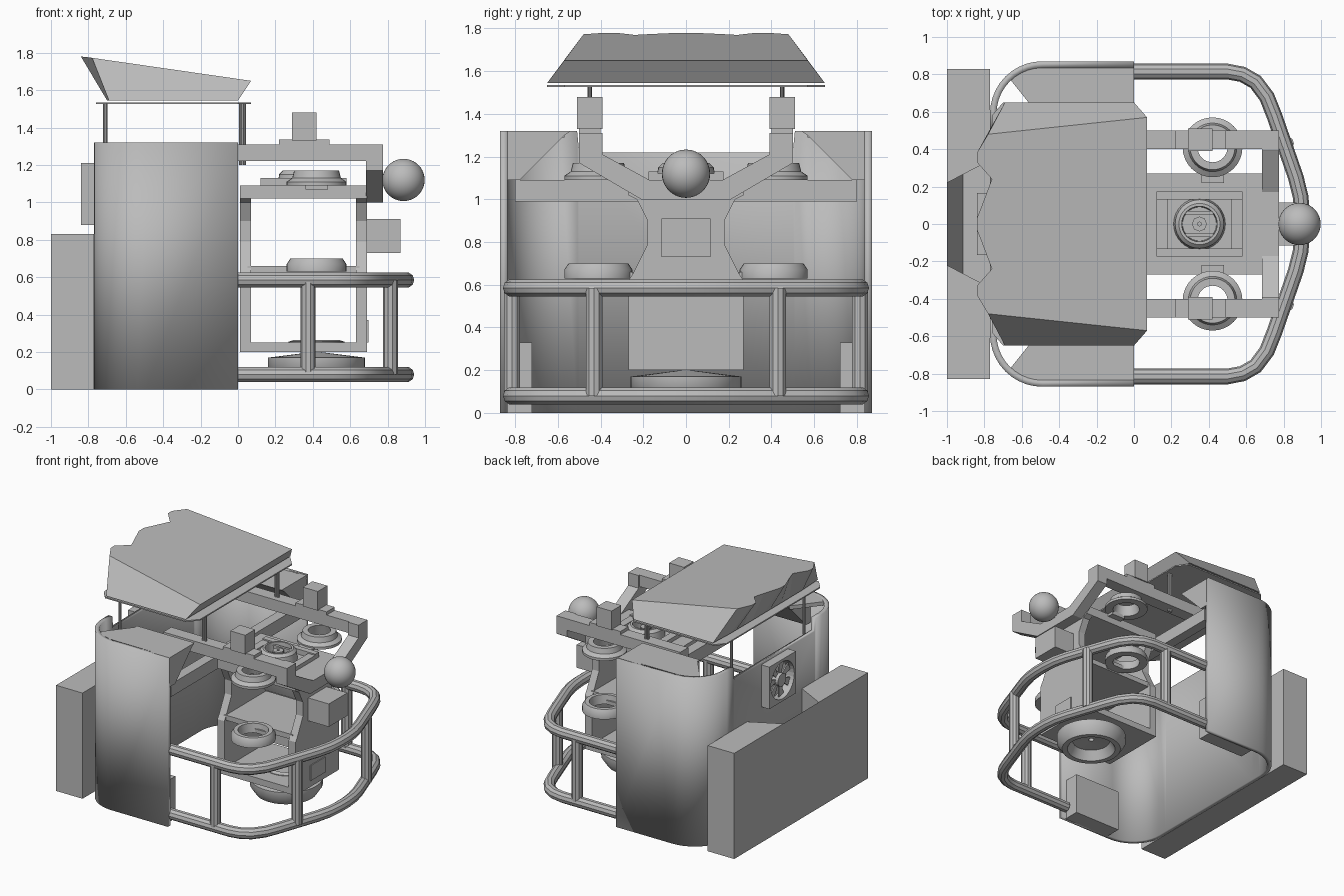
import bpy, bmesh, math
from mathutils import Vector

cube = bpy.data.objects.get("Cube")
if cube:
    bpy.data.objects.remove(cube, do_unlink=True)

grey = bpy.data.materials.new("plain_grey")
grey.use_nodes = True
grey.diffuse_color = (0.5, 0.5, 0.5, 1)
grey.node_tree.nodes["Principled BSDF"].inputs["Base Color"].default_value = (0.5, 0.5, 0.5, 1)


def make(name, verts, faces, smooth=False):
    bm = bmesh.new()
    vs = [bm.verts.new(v) for v in verts]
    for f in faces:
        bm.faces.new([vs[i] for i in f])
    bmesh.ops.recalc_face_normals(bm, faces=bm.faces)
    me = bpy.data.meshes.new(name)
    bm.to_mesh(me)
    bm.free()
    me.materials.append(grey)
    ob = bpy.data.objects.new(name, me)
    bpy.context.collection.objects.link(ob)
    if smooth:
        shade(ob)
    return ob


def shade(ob):
    bpy.ops.object.select_all(action='DESELECT')
    ob.select_set(True)
    bpy.context.view_layer.objects.active = ob
    bpy.ops.object.shade_smooth_by_angle(angle=math.radians(35))


def loft(name, low, high):
    n = len(low)
    sides = [(i, (i + 1) % n, n + (i + 1) % n, n + i) for i in range(n)]
    return make(name, low + high, sides + [tuple(range(n)), tuple(range(n, 2 * n))])


def prism(name, pts, axis, lo, hi):
    # Extrude a flat outline along one axis
    place = {'x': lambda a, b, h: (h, a, b),
             'y': lambda a, b, h: (a, h, b),
             'z': lambda a, b, h: (a, b, h)}[axis]
    return loft(name, [place(a, b, lo) for a, b in pts], [place(a, b, hi) for a, b in pts])


def box(name, x, y, z):
    return prism(name, [(x[0], y[0]), (x[1], y[0]), (x[1], y[1]), (x[0], y[1])], 'z', *z)


def ring(name, profile, x, y, n=32):
    # Revolve a closed radius/height section about a vertical axis
    m = len(profile)
    verts = [(x + r * math.cos(math.tau * i / n), y + r * math.sin(math.tau * i / n), z)
             for i in range(n) for r, z in profile]
    faces = [(i * m + j, i * m + (j + 1) % m, (i + 1) % n * m + (j + 1) % m, (i + 1) % n * m + j)
             for i in range(n) for j in range(m)]
    return make(name, verts, faces, True)


def tube(name, pts, r):
    cu = bpy.data.curves.new(name, 'CURVE')
    cu.dimensions = '3D'
    cu.bevel_depth = r
    cu.bevel_resolution = 3
    cu.use_fill_caps = True
    sp = cu.splines.new('POLY')
    sp.points.add(len(pts) - 1)
    for p, co in zip(sp.points, pts):
        p.co = (*co, 1)
    cu.materials.append(grey)
    ob = bpy.data.objects.new(name, cu)
    bpy.context.collection.objects.link(ob)
    bpy.ops.object.select_all(action='DESELECT')
    ob.select_set(True)
    bpy.context.view_layer.objects.active = ob
    bpy.ops.object.convert(target='MESH')
    shade(bpy.context.view_layer.objects.active)


def mirrored(pts):
    # Continue a path to its reflection across y = 0
    return pts + [(x, -y) for x, y in reversed(pts)]


# Curved hull shell, open at one end, top and bottom, with a lowered rear wall
half = [(0, .87)] + [(-.49 - .28 * math.sin(a), .59 + .28 * math.cos(a))
                     for a in [math.pi / 2 * i / 10 for i in range(11)]] + [(-.77, .51), (-.77, .5)]
path = mirrored(half)
n = len(path)
tops = [1.22 if abs(y) < .505 else 1.32 for x, y in path]
shell = make("hull_shell", [(x, y, 0) for x, y in path] + [(x, y, t) for (x, y), t in zip(path, tops)],
             [(i, i + 1, n + i + 1, n + i) for i in range(n - 1)], True)
sol = shell.modifiers.new("thickness", 'SOLIDIFY')
sol.thickness = .035
centre = sum((p.center * p.normal.x for p in shell.data.polygons), Vector()).x
sol.offset = -1 if shell.data.polygons[n // 2 - 1].normal.x < 0 else 1

# Hull rims, inner liners and cross beam
for s, side in ((1, "rear"), (-1, "front")):
    prism(side + "_hull_rim", [(s * .54, 1.32), (s * .85, 1.32), (s * .85, 1.09), (s * .78, 1.09),
                               (s * .57, 1.3)], 'x', -.5, 0)
    prism(side + "_rim_corner", [(-.5, s * .57), (-.5, s * .85), (-.6, s * .82), (-.66, s * .77)],
          'z', 1.29, 1.32)
    box(side + "_hull_liner", (-.45, -.04), (s * .72, s * .85), (0, .33))
box("hull_cross_beam", (-.1, -.02), (-.8, .8), (.99, 1.09))

# Rear counterweight with a sloped notch in its top
box("counterweight_base", (-1, -.77), (-.83, .83), (0, .45))
for s, side in ((1, "rear"), (-1, "front")):
    prism(side + "_counterweight_block", [(-1, s * .83), (-.77, s * .83), (-.77, s * .34), (-1, s * .22)],
          'z', .45, .83)
prism("counterweight_ramp", [(-1, .45), (-1, .83), (-.915, .45)], 'y', -.27, .27)

# Cooling fan: square frame with a round opening, hub and blades
N = 32
fan_v, fan_f = [], []
for i in range(N):
    a = math.tau * i / N
    c, s = math.cos(a), math.sin(a)
    q = .165 / max(abs(c), abs(s))
    for r, x in ((q, -.84), (q, -.765), (.145, -.765), (.145, -.84)):
        fan_v.append((x, r * c, 1.045 + r * s))
    for j in range(4):
        k = (i + 1) % N
        fan_f.append((i * 4 + j, i * 4 + (j + 1) % 4, k * 4 + (j + 1) % 4, k * 4 + j))
make("fan_frame", fan_v, fan_f)
prism("fan_hub", [(.05 * math.cos(math.tau * i / 20), 1.045 + .05 * math.sin(math.tau * i / 20))
                  for i in range(20)], 'x', -.835, -.77)
for b in range(7):
    a = math.tau * b / 7
    pts = [(r * math.cos(a + d), 1.045 + r * math.sin(a + d))
           for r, d in ((.045, -.3), (.14, -.2), (.14, .25), (.045, .3))]
    prism("fan_blade", pts, 'x', -.81, -.8)

# Roof: thin tray on posts with a faceted, scalloped canopy above
prism("roof_tray", mirrored([(.07, .57), (0, .65), (-.7, .65), (-.76, .58)]), 'z', 1.525, 1.535)
top = mirrored([(.07, .57), (-.78, .48), (-.84, .38), (-.84, .33), (-.76, .24), (-.79, .16), (-.84, .03)])
bottom = mirrored([(0, .65), (-.69, .65), (-.7, .45), (-.7, .38), (-.7, .28), (-.7, .18), (-.7, .04)])
loft("roof_canopy", [(x, y, 1.545) for x, y in bottom],
     [(x, y, 1.65 + .13 * min(1, (.07 - x) / .9)) for x, y in top])
for s in (1, -1):
    for x, r in ((-.71, .011), (.015, .009), (.035, .009)):
        tube("roof_post", [(x, s * .45, 1.2), (x, s * .45, 1.53)], r)

# Support arms, joined by a dipped yoke
for s, side in ((1, "rear"), (-1, "front")):
    box(side + "_support_arm", (-.3, .775), (s * .4, s * .5), (1.22, 1.31))
    box(side + "_mount_plate", (.22, .49), (s * .4, s * .5), (1.31, 1.335))
    box(side + "_mount_block", (.29, .42), (s * .39, s * .51), (1.33, 1.48))
prism("arm_yoke", mirrored([(.39, 1.31), (.39, 1.21), (.17, 1.09)])[:3]
      + [(-.17, 1.09), (-.39, 1.21), (-.39, 1.31), (-.5, 1.31), (-.5, 1.17), (-.21, 1), (.21, 1),
         (.5, 1.17), (.5, 1.31)], 'x', .685, .775)

# Sphere and sensor box at the end
bpy.ops.mesh.primitive_uv_sphere_add(segments=32, ring_count=20, radius=.113, location=(.885, 0, 1.12))
ball = bpy.context.object
ball.name = "end_sphere"
ball.data.materials.append(grey)
shade(ball)
box("sensor_box", (.69, .87), (-.115, .115), (.73, .91))

# Machine body: waisted end plates joined by decks
waist = [(.27, .2), (.27, .62), (.25, .65), (.18, .79), (.18, .9), (.23, 1), (.27, 1.02), (.27, 1.09)]
outline = waist + [(-y, z) for y, z in reversed(waist)]
for name, lo, hi in (("inner_body_plate", .01, .07), ("outer_body_plate", .63, .69)):
    prism(name, outline, 'x', lo, hi)
for name, w, lo, hi in (("lower_deck", .27, .2, .25), ("middle_deck", .25, .62, .66),
                        ("upper_deck", .27, 1.02, 1.09)):
    box(name, (.05, .65), (-w, w), (lo, hi))
box("service_plate", (.69, .697), (-.09, .09), (.25, .37))

# Round fittings on the body
ring("base_dish", [(.26, .17), (.26, .12), (.22, .06), (.18, .06), (.14, .13), (.02, .14), (.02, .2)], .42, 0)
ring("lower_deck_ring", [(.15, .24), (.15, .255), (.12, .265), (.1, .24)], .42, 0)
for s, side in ((1, "rear"), (-1, "front")):
    ring(side + "_lower_ring", [(.16, .63), (.16, .67), (.14, .7), (.11, .7), (.1, .63)], .42, s * .41)
    ring(side + "_upper_ring", [(.16, 1.09), (.16, 1.11), (.13, 1.13), (.12, 1.17), (.08, 1.17),
                                (.1, 1.09)], .42, s * .41)
    for z in (.63, 1.07):
        box(side + "_ring_bracket", (.36, .48), (s * .22, s * .32), (z, z + .03))

# Framed round grille on the upper deck
for s in (1, -1):
    box("grille_rail", (.12, .58), (s * .13, s * .175), (1.08, 1.13))
    box("grille_end", (.35 + s * .23, .35 + s * .17), (-.17, .17), (1.08, 1.12))
    box("grille_bar", (.25, .45), (s * .05, s * .07), (1.1, 1.15))
ring("grille_ring", [(.14, 1.08), (.13, 1.15), (.11, 1.17), (.095, 1.17), (.09, 1.08)], .35, 0)
ring("grille_hub", [(.04, 1.08), (.04, 1.15), (.01, 1.15), (.01, 1.08)], .35, 0, 8)

# Tubular guard rails and uprights
rail = mirrored([(-.02, .815), (.5, .815), (.58, .8), (.65, .76), (.71, .68), (.75, .58), (.865, .25),
                 (.89, .15), (.9, .05)])
for name, z in (("lower_guard_rail", .08), ("upper_guard_rail", .585)):
    tube(name, [(x, y, z) for x, y in rail], .042)
for s in (1, -1):
    for x, y in ((.375, .815), (.815, .43)):
        tube("guard_upright", [(x, s * y, .08), (x, s * y, .585)], .04)
